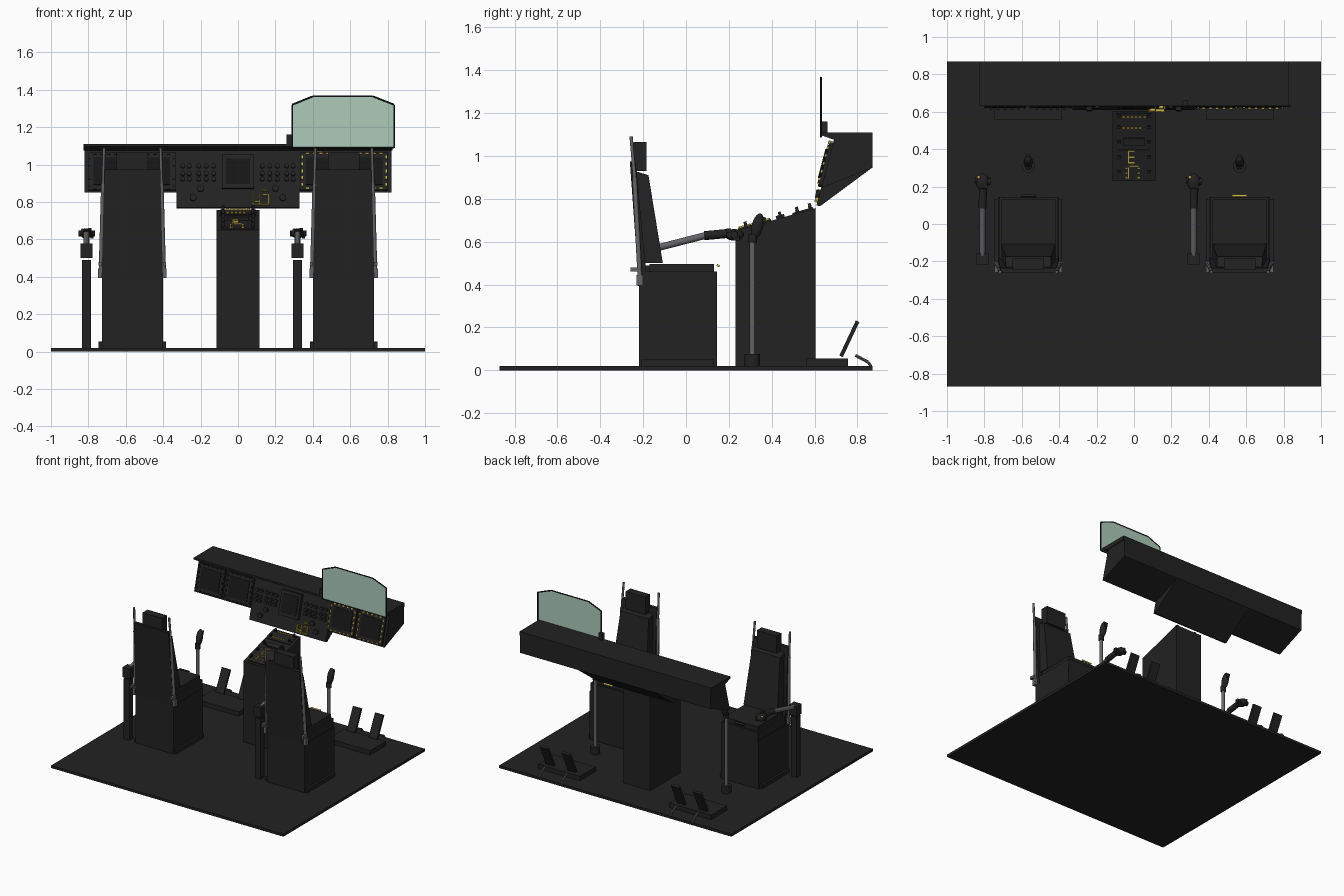
import bpy, bmesh, math
from mathutils import Matrix, Vector

if "Cube" in bpy.data.objects:
    bpy.data.objects.remove(bpy.data.objects["Cube"])


def material(name, rgb):
    m = bpy.data.materials.new(name)
    m.diffuse_color = (*rgb, 1)
    m.use_nodes = True
    m.node_tree.nodes["Principled BSDF"].inputs["Base Color"].default_value = m.diffuse_color
    return m


DARK = material("charcoal", (0.016, 0.016, 0.016))
BLACK = material("black", (0.008, 0.008, 0.008))
GREY = material("metal_grey", (0.13, 0.13, 0.14))
YELLOW = material("marking_yellow", (0.55, 0.40, 0.06))
GLASS = material("green_glass", (0.42, 0.60, 0.49))


def finish(name, bm, mat, smooth=False):
    bmesh.ops.recalc_face_normals(bm, faces=bm.faces)
    me = bpy.data.meshes.new(name)
    bm.to_mesh(me)
    bm.free()
    me.materials.append(mat)
    ob = bpy.data.objects.new(name, me)
    bpy.context.collection.objects.link(ob)
    if smooth:
        bpy.context.view_layer.objects.active = ob
        ob.select_set(True)
        bpy.ops.object.shade_smooth_by_angle(angle=math.radians(40))
        ob.select_set(False)
    return ob


def boxes(name, mat, items):
    """items: (centre, size, tilt about x)"""
    bm = bmesh.new()
    for c, s, tilt in items:
        m = Matrix.Translation(c) @ Matrix.Rotation(tilt, 4, 'X') @ Matrix.Diagonal((*s, 1))
        bmesh.ops.create_cube(bm, size=1, matrix=m)
    return finish(name, bm, mat)


def span(name, mat, x, y, z):
    """box given by its limits on each axis"""
    c = [(a + b) / 2 for a, b in (x, y, z)]
    return boxes(name, mat, [(c, [b - a for a, b in (x, y, z)], 0)])


def prism(name, mat, profile, cx, half, half_top=None):
    """y-z profile extruded along x, optionally narrower at the top"""
    top = half if half_top is None else half_top
    zs = [p[1] for p in profile]
    lo, hi = min(zs), max(zs)
    bm = bmesh.new()
    rings = []
    for s in (-1, 1):
        rings.append([bm.verts.new((cx + s * (half + (top - half) * (z - lo) / (hi - lo)), y, z))
                      for y, z in profile])
    n = len(profile)
    bm.faces.new(rings[0])
    bm.faces.new(rings[1])
    for i in range(n):
        j = (i + 1) % n
        bm.faces.new((rings[0][i], rings[0][j], rings[1][j], rings[1][i]))
    return finish(name, bm, mat)


def tubes(name, mat, items, sides=16):
    """items: (start, end, radius)"""
    bm = bmesh.new()
    for p, q, r in items:
        p, q = Vector(p), Vector(q)
        d = q - p
        m = Matrix.Translation((p + q) / 2) @ d.to_track_quat('Z', 'Y').to_matrix().to_4x4()
        bmesh.ops.create_cone(bm, cap_ends=True, segments=sides, radius1=r, radius2=r,
                              depth=d.length, matrix=m)
    return finish(name, bm, mat, True)


def ball(name, mat, c, size, tilt=0):
    bm = bmesh.new()
    m = Matrix.Translation(c) @ Matrix.Rotation(tilt, 4, 'X') @ Matrix.Diagonal((*size, 1))
    bmesh.ops.create_uvsphere(bm, u_segments=16, v_segments=10, radius=1, matrix=m)
    return finish(name, bm, mat, True)


# floor
span("floor", DARK, (-1, 1), (-.87, .87), (0, .02))

# crew stations: seat, side lever, stick and pedals
for side, cx, mark in (("left", -.565, DARK), ("right", .565, YELLOW)):
    def n(s):
        return side + "_" + s

    span(n("seat_base"), DARK, (cx - .163, cx + .163), (-.22, .145), (.02, .395))
    span(n("seat_pan"), DARK, (cx - .158, cx + .158), (-.215, .145), (.395, .46))
    span(n("seat_cushion"), DARK, (cx - .145, cx + .145), (-.17, .13), (.46, .495))
    prism(n("seat_shell"), DARK, [(-.22, .395), (-.18, .395), (-.235, .975), (-.262, .975)], cx, .163, .150)
    prism(n("back_cushion"), DARK, [(-.108, .5), (-.19, .5), (-.24, .93), (-.175, .91)], cx, .145, .120)
    span(n("headrest"), DARK, (cx - .085, cx + .085), (-.245, -.185), (.93, 1.065))
    for k in (-1, 1):
        tag = "a" if k < 0 else "b"
        tubes(n("seat_rail_" + tag), GREY, [
            ((cx + k * .170, -.213, .395), (cx + k * .156, -.24, .90), .011),
            ((cx + k * .156, -.24, .90), (cx + k * .151, -.256, 1.09), .008)], 10)
        boxes(n("rail_clamp_" + tag), GREY, [
            ((cx + k * .172, -.215, .42), (.022, .03, .05), 0),
            ((cx + k * .172, -.235, .47), (.018, .05, .02), 0)])
        span(n("seat_foot_" + tag), DARK, (cx + k * .17 - .01, cx + k * .17 + .01), (-.21, .13), (.02, .05))
    boxes(n("seat_handle"), mark, [((cx, .150, .488), (.08, .014, .01), -.5)])

    # side lever on a post
    lx = cx - .246
    span(n("lever_post"), DARK, (lx - .024, lx + .024), (-.213, -.165), (.02, .49))
    span(n("lever_box"), DARK, (lx - .032, lx + .032), (-.217, -.155), (.50, .578))
    tubes(n("lever_arm"), GREY, [((lx, -.17, .562), (lx, .095, .63), .016)])
    tubes(n("lever_grip"), DARK, [((lx, .085, .628), (lx + .004, .19, .638), .021),
                                  ((lx - .04, .235, .632), (lx + .045, .225, .632), .017)])
    ball(n("lever_head"), DARK, (lx, .225, .632), (.036, .046, .027))
    boxes(n("lever_switches"), DARK, [((lx + .02, .20, .652), (.018, .02, .018), 0),
                                      ((lx + .03, .235, .615), (.016, .03, .02), 0)])
    ball(n("lever_button"), YELLOW, (lx - .02, .25, .652), (.009, .009, .006))

    # control stick
    tubes(n("stick_base"), DARK, [((cx, .31, .02), (cx, .31, .075), .036)])
    tubes(n("stick_shaft"), GREY, [((cx, .31, .075), (cx, .31, .61), .013)])
    tubes(n("stick_collar"), DARK, [((cx, .31, .595), (cx, .313, .635), .020)])
    ball(n("stick_grip"), DARK, (cx, .333, .672), (.024, .027, .062), -.25)
    boxes(n("stick_trigger"), DARK, [((cx, .36, .70), (.02, .022, .03), -.25)])

    # pedals
    span(n("pedal_platform"), DARK, (cx - .18, cx + .18), (.56, .755), (.02, .055))
    boxes(n("pedals"), DARK, [((cx + k * .095, .762, .147), (.07, .018, .18), -.44) for k in (-1, 1)])
    arms = []
    for k in (-1, 1):
        x = cx + k * .095
        arms += [((x, .79, .07), (x, .85, .038), .007), ((x, .85, .038), (x, .863, .018), .007)]
    tubes(n("pedal_arms"), GREY, arms, 8)

# centre pedestal with sloped top
prism("pedestal", DARK, [(.23, .02), (.605, .02), (.605, .757), (.23, .65)], 0, .115)
SLOPE = math.atan2(.107, .375)


def on_top(x, y, w, d, h=.01):
    return ((x, y, .65 + (y - .23) * .107 / .375 + h / 4), (w, d, h), SLOPE)


boxes("pedestal_panels", DARK, [on_top(0, .545, .19, .10), on_top(0, .44, .11, .04, .02),
                                on_top(0, .32, .17, .16)])
boxes("pedestal_keys", YELLOW,
      [on_top(-.055 + i * .022, .575, .016, .008, .024) for i in range(6)]
      + [on_top(-.055 + i * .022, .515, .016, .008, .024) for i in range(5)]
      + [on_top(-.03, .36, .006, .07, .02)]
      + [on_top(-.012, y, .03, .007, .02) for y in (.33, .36, .39)]
      + [on_top(x, y, .012, .007, .02) for x in (-.04, .025) for y in (.25, .275, .30)]
      + [on_top(-.03, .275, .006, .06, .02), on_top(0, .31, .05, .006, .02)])
boxes("pedestal_knobs", DARK, [on_top(x, y, .014, .014, .04) for x in (-.08, .08)
                               for y in (.28, .36, .44, .52, .58)])

# instrument panel: wide body, deeper centre and overhanging glare shield
prism("panel_body", DARK, [(.692, 1.08), (.87, 1.08), (.87, .945), (.631, .85)], 0, .82)
prism("panel_centre", DARK, [(.69, 1.075), (.868, 1.075), (.868, .945), (.625, .765), (.609, .77)], 0, .33)
prism("glare_shield", DARK, [(.632, 1.11), (.87, 1.11), (.87, 1.078), (.692, 1.075), (.632, 1.096)], 0, .825)
LEAN = -math.atan2(.08, .305)


def on_panel(x, z, w, h, d=.01):
    return ((x, .61 + (z - .77) * .08 / .305 - d / 4, z + d * .1), (w, d, h), LEAN)


def display_keys(cx, cz, half):
    out = []
    for i in range(5):
        o = (i - 2) * half * .36
        for k in (-1, 1):
            out += [on_panel(cx + o, cz + k * half * .92, .016, .009, .03),
                    on_panel(cx + k * half, cz + o, .009, .016, .03)]
    return out


# displays with key borders
SCREENS = ((-.69, DARK), (-.445, DARK), (.445, YELLOW), (.69, YELLOW))
boxes("display_bezels", DARK, [on_panel(x, .96, .226, .205, .02) for x, _ in SCREENS]
      + [on_panel(0, .957, .17, .185, .03)])
boxes("display_screens", BLACK, [on_panel(x, .96, .165, .15, .026) for x, _ in SCREENS]
      + [on_panel(0, .957, .13, .14, .036)])
for i, (x, m) in enumerate(SCREENS):
    boxes("display_keys_%d" % (i + 1), m, display_keys(x, .96, .102))

# centre panel knobs and dials
knobs = []
for k in (-1, 1):
    for x in (.13, .17, .21, .26, .295):
        for z in (.92, .95, .99):
            y = .61 + (z - .77) * .08 / .305
            knobs.append(((k * x, y + .01, z), (k * x, y - .018, z + .005), .013))
    for x, z in ((.20, .87), (.24, .82)):
        y = .61 + (z - .77) * .08 / .305
        knobs.append(((k * x, y + .01, z), (k * x, y - .018, z + .005), .018))
tubes("panel_knobs", DARK, knobs, 10)
boxes("panel_legends", YELLOW,
      [on_panel(x, z, .026, .007, .02) for x, z in ((.145, .86), (.145, .835), (.10, .80), (.135, .785))]
      + [on_panel(x, .815, .007, .055, .02) for x in (.08, .115, .165)]
      + [on_panel(.12, .785, .09, .006, .02), on_panel(.43, 1.063, .04, .007, .03)])

# head-up glass with chamfered top and thin frame
OUT = [(.29, 1.09), (.835, 1.09), (.835, 1.32), (.72, 1.365), (.40, 1.365), (.29, 1.32)]


def plate(name, mat, pts, y, depth):
    bm = bmesh.new()
    f = bm.faces.new([bm.verts.new((x, y, z)) for x, z in pts])
    r = bmesh.ops.extrude_face_region(bm, geom=[f])
    bmesh.ops.translate(bm, vec=(0, depth, 0), verts=[v for v in r["geom"] if isinstance(v, bmesh.types.BMVert)])
    return finish(name, bm, mat)


plate("head_up_glass", GLASS, OUT, .627, .004)
tubes("head_up_frame", BLACK, [((a[0], .629, a[1]), (b[0], .629, b[1]), .005)
                               for a, b in zip(OUT, OUT[1:] + OUT[:1])], 6)
span("head_up_bracket", DARK, (.26, .29), (.632, .66), (1.10, 1.16))
